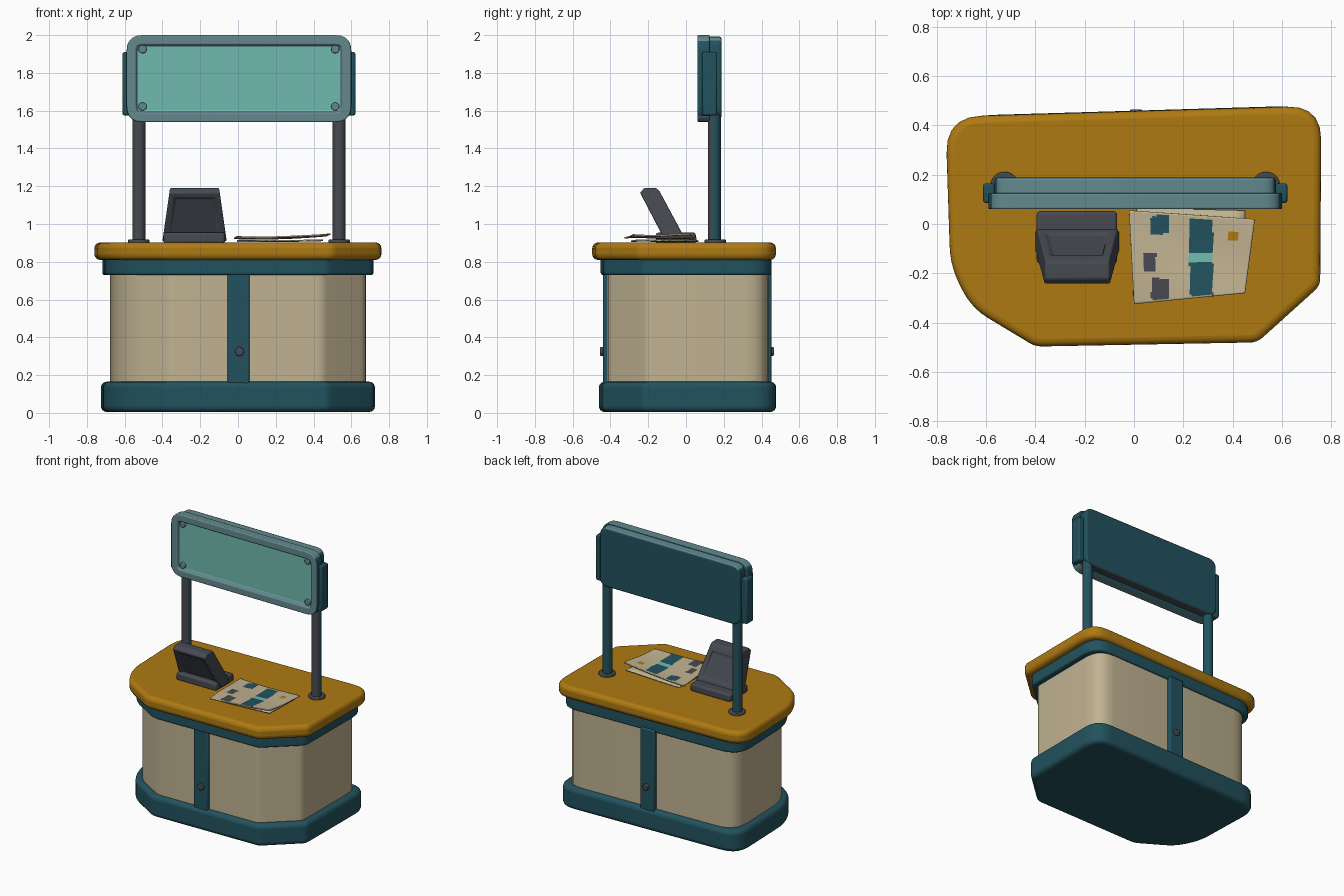
import bpy, bmesh, math
from mathutils import Vector

if "Cube" in bpy.data.objects:
    bpy.data.objects.remove(bpy.data.objects["Cube"])

def material(name, r, g, b):
    m = bpy.data.materials.new(name)
    m.diffuse_color = (r, g, b, 1)
    m.use_nodes = True
    m.node_tree.nodes["Principled BSDF"].inputs["Base Color"].default_value = m.diffuse_color
    return m

ORANGE = material("amber", 0.43, 0.195, 0.006)
TEAL = material("dark teal", 0.016, 0.085, 0.112)
CREAM = material("cream", 0.53, 0.45, 0.285)
FRAME = material("grey blue", 0.125, 0.25, 0.27)
AQUA = material("aqua", 0.16, 0.49, 0.43)
GREY = material("charcoal", 0.062, 0.068, 0.082)

def finish(name, bm, mats, bevel=0, segs=3, limit=40):
    bmesh.ops.recalc_face_normals(bm, faces=bm.faces)
    me = bpy.data.meshes.new(name)
    bm.to_mesh(me)
    bm.free()
    ob = bpy.data.objects.new(name, me)
    bpy.context.collection.objects.link(ob)
    for m in mats:
        me.materials.append(m)
    if bevel:
        mod = ob.modifiers.new("bevel", 'BEVEL')
        mod.width, mod.segments = bevel, segs
        mod.limit_method, mod.angle_limit = 'ANGLE', math.radians(limit)
    bpy.ops.object.select_all(action='DESELECT')
    ob.select_set(True)
    bpy.context.view_layer.objects.active = ob
    bpy.ops.object.shade_smooth_by_angle(angle=math.radians(35))
    return ob

def rounded(corners, n=5):
    """corners: (u, v, radius); replaces each corner by a short curve"""
    out = []
    for i, (u, v, r) in enumerate(corners):
        p = Vector((u, v))
        a = Vector(corners[i - 1][:2]) - p
        b = Vector(corners[(i + 1) % len(corners)][:2]) - p
        a, b = p + a.normalized() * r, p + b.normalized() * r
        for k in range(n + 1):
            t = k / n
            out.append((1 - t) ** 2 * a + 2 * t * (1 - t) * p * 1 + t * t * b)
    return [(q.x, q.y) for q in out]

def prism(pts, w0, w1, axis):
    bm = bmesh.new()
    place = {'x': lambda u, v, w: (w, u, v), 'y': lambda u, v, w: (u, w, v),
             'z': lambda u, v, w: (u, v, w)}[axis]
    lo = [bm.verts.new(place(u, v, w0)) for u, v in pts]
    hi = [bm.verts.new(place(u, v, w1)) for u, v in pts]
    bm.faces.new(lo)
    bm.faces.new(hi)
    for i in range(len(pts)):
        j = (i + 1) % len(pts)
        bm.faces.new((lo[i], lo[j], hi[j], hi[i]))
    bmesh.ops.recalc_face_normals(bm, faces=bm.faces)
    return bm

def box(name, x, y, z, mat, bevel=0.008):
    pts = [(x[0], y[0]), (x[1], y[0]), (x[1], y[1]), (x[0], y[1])]
    return finish(name, prism(pts, z[0], z[1], 'z'), [mat], bevel, 2)

def cylinder(name, c, r, w0, w1, axis, mats, bevel=0.0, n=20):
    pts = [(c[0] + r * math.cos(k * math.tau / n), c[1] + r * math.sin(k * math.tau / n))
           for k in range(n)]
    bm = prism(pts, w0, w1, axis)
    if len(mats) > 1:                       # front half gets the first colour
        for f in bm.faces:
            f.material_index = 0 if f.normal.y < -0.25 else 1
    return finish(name, bm, mats, bevel, 2)

# Counter: four stacked slabs sharing one plan outline
plan = [(-0.765, 0.435, .15), (0.76, 0.48, .14), (0.755, -0.25, .03), (0.50, -0.48, .03),
        (-0.40, -0.497, .03), (-0.66, -0.34, .08), (-0.745, -0.17, .08)]
def slab(name, sx, sy, dy, z0, z1, mat, bevel):
    pts = rounded([(u * sx, v * sy + dy, r) for u, v, r in plan])
    return finish(name, prism(pts, z0, z1, 'z'), [mat], bevel, 4, 55)

slab("plinth", 0.955, 0.965, 0.018, 0.005, 0.165, TEAL, 0.03)
slab("cabinet_body", 0.893, 0.89, 0.015, 0.14, 0.75, CREAM, 0)
slab("under_trim", 0.945, 0.93, 0.01, 0.73, 0.825, TEAL, 0.012)
slab("counter_top", 1, 1, 0, 0.81, 0.902, ORANGE, 0.03)

# Door posts and knobs, front and back
for side, y, yk in (("front", (-0.44, -0.40), (-0.455, -0.43)), ("back", (0.40, 0.452), (0.44, 0.465))):
    box(side + "_centre_post", (-0.055, 0.06), y, (0.15, 0.75), TEAL)
    cylinder(side + "_knob", (0.008, 0.325), 0.024, yk[0], yk[1], 'y', [GREY], 0.005, 14)

# Sign posts, flanges and side plates
for side, s in (("left", -1), ("right", 1)):
    x = 0.005 + s * 0.53
    cylinder(side + "_post", (x, 0.15), 0.034, 0.89, 1.95, 'z', [GREY, TEAL])
    cylinder(side + "_flange", (x, 0.155), 0.057, 0.895, 0.918, 'z', [GREY], 0.006)
    xs = sorted((0.005 + s * 0.57, 0.005 + s * 0.617))
    box(side + "_sign_plate", xs, (0.085, 0.165), (1.575, 1.91), TEAL, 0.01)

# Sign frame: rounded rim with a recessed aqua panel
def sign_outline(x, z0, z1, r):
    return rounded([(0.005 - x, z0, r), (0.005 + x, z0, r), (0.005 + x, z1, r), (0.005 - x, z1, r)])

bm = prism(sign_outline(0.595, 1.54, 2.0, 0.085), 0.06, 0.125, 'y')
bm.faces.ensure_lookup_table()
front = next(f for f in bm.faces if f.normal.y < -0.9)
for f in bm.faces:
    f.material_index = 1 if f.normal.y > 0.9 or abs(f.normal.x) > 0.8 else 0
bmesh.ops.inset_region(bm, faces=[front], thickness=0.05, use_even_offset=True)
bmesh.ops.inset_region(bm, faces=[front], thickness=0.006, use_even_offset=True)
for v in front.verts:
    v.co.y += 0.025
front.material_index = 2
finish("sign_frame", bm, [FRAME, TEAL, AQUA], 0.014, 3)

# Sign back housing
bm = prism(sign_outline(0.57, 1.56, 1.992, 0.06), 0.115, 0.188, 'y')
for f in bm.faces:
    f.material_index = 1 if f.normal.z > 0.5 else 2 if f.normal.z < -0.5 else 0
finish("sign_housing", bm, [TEAL, FRAME, GREY], 0.01, 2)

# Corner bolts
for sx in (-1, 1):
    for z in (1.622, 1.925):
        cylinder("sign_bolt", (0.005 + sx * 0.51, z), 0.022, 0.068, 0.09, 'y', [FRAME], 0.005, 12)

# Display terminal leaning forward, facing the back
profile = [(-0.243, 1.165), (-0.222, 1.19), (-0.155, 1.19), (-0.138, 1.17),
           (-0.02, 0.95), (-0.03, 0.91), (-0.11, 0.91)]
bm = prism(profile, -1, 1, 'x')
for v in bm.verts:                          # taper towards the top
    v.co.x = -0.23 + v.co.x * (0.17 - 0.04 * (v.co.z - 0.91) / 0.28)
big = sorted(bm.faces, key=lambda f: -f.calc_area() * (abs(f.normal.x) < 0.5))[:2]
for f in big:
    bmesh.ops.inset_region(bm, faces=[f], thickness=0.03, use_even_offset=True)
    bmesh.ops.inset_region(bm, faces=[f], thickness=0.008, depth=-0.01, use_even_offset=True)
finish("terminal_screen", bm, [GREY], 0.008, 2, 30)
box("terminal_foot", (-0.395, -0.068), (-0.16, 0.052), (0.895, 0.955), GREY, 0.014)

# Leaflets: gently curled sheets, printed patches chosen by position
patches = [(0.07, 0.145, -0.04, 0.035, 1), (0.04, 0.09, -0.19, -0.12, 2),
           (0.07, 0.145, -0.305, -0.22, 2), (0.225, 0.32, -0.12, 0.02, 1),
           (0.225, 0.32, -0.29, -0.155, 1), (0.225, 0.32, -0.155, -0.12, 3),
           (0.38, 0.42, -0.07, -0.03, 4)]

def sheet(name, corners, z, curl, nu, nv, printed):
    a, b, c, d = [Vector(p) for p in corners]
    bm = bmesh.new()
    grid = []
    for j in range(nv + 1):
        row = []
        for i in range(nu + 1):
            u, v = i / nu, j / nv
            p = (a * (1 - u) + b * u) * (1 - v) + (d * (1 - u) + c * u) * v
            h = z + curl * (u * u + 0.3 * (1 - u) ** 3 + 0.2 * math.sin(5 * v + 3 * u))
            row.append(bm.verts.new((p.x, p.y, h)))
        grid.append(row)
    for j in range(nv):
        for i in range(nu):
            f = bm.faces.new((grid[j][i], grid[j][i + 1], grid[j + 1][i + 1], grid[j + 1][i]))
            m = f.calc_center_median()
            for x0, x1, y0, y1, k in patches if printed else ():
                if x0 < m.x < x1 and y0 < m.y < y1:
                    f.material_index = k
    ob = finish(name, bm, [CREAM, TEAL, GREY, AQUA, ORANGE])
    mod = ob.modifiers.new("thickness", 'SOLIDIFY')
    mod.thickness, mod.offset = 0.008, -1

sheet("lower_leaflet", [(-0.005, -0.29), (0.44, -0.26), (0.45, 0.055), (0.01, 0.065)],
      0.912, 0.006, 10, 8, False)
sheet("top_leaflet", [(0.0, -0.325), (0.45, -0.28), (0.49, 0.02), (-0.02, 0.055)],
      0.926, 0.02, 60, 44, True)
